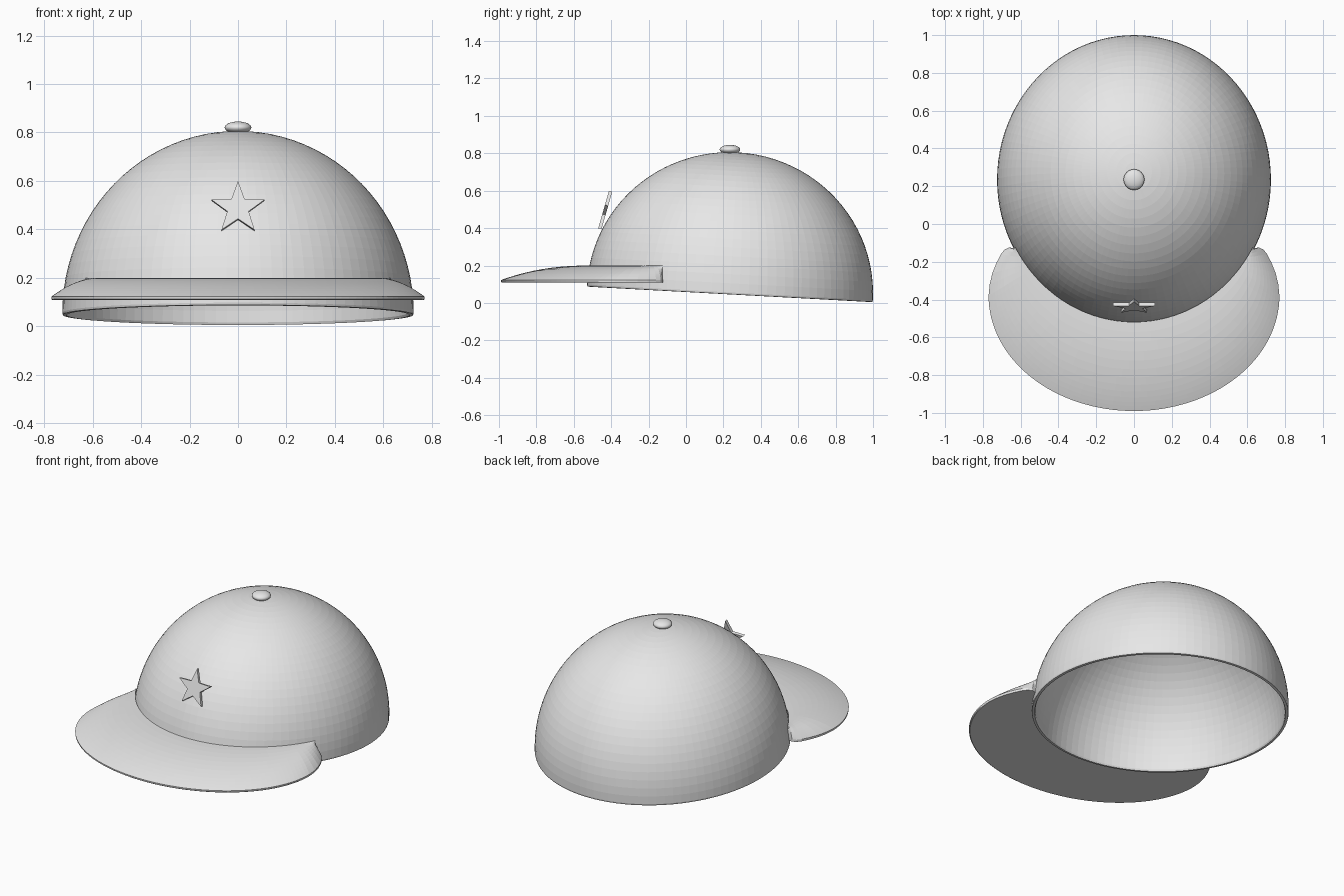
import bpy, bmesh, math
from mathutils import Matrix, Vector

if "Cube" in bpy.data.objects:
    bpy.data.objects.remove(bpy.data.objects["Cube"])

grey = bpy.data.materials.new("light_grey")
grey.diffuse_color = (0.8, 0.8, 0.8, 1)
grey.use_nodes = True
grey.node_tree.nodes["Principled BSDF"].inputs["Base Color"].default_value = grey.diffuse_color
CY, RX, RY, RZ = 0.235, 0.725, 0.765, 0.75   # crown centre and radii


def make(name, bm, smooth=False):
    bmesh.ops.recalc_face_normals(bm, faces=bm.faces)
    mesh = bpy.data.meshes.new(name)
    bm.to_mesh(mesh)
    bm.free()
    mesh.materials.append(grey)
    for p in mesh.polygons:
        p.use_smooth = smooth
    ob = bpy.data.objects.new(name, mesh)
    bpy.context.collection.objects.link(ob)
    return ob


def bridge(bm, a, b):
    """Quads between two equal open rows of vertices."""
    for i in range(len(a) - 1):
        bm.faces.new((a[i], a[i + 1], b[i + 1], b[i]))


# Crown: a thin hollow half ellipsoid, tilted down at the back
SEG, RINGS, WALL = 96, 24, 0.022
profile = [(math.sin(k / RINGS * math.pi / 2), math.cos(k / RINGS * math.pi / 2), 0)
           for k in range(1, RINGS + 1)]
profile += [(0.997, -0.012, 0), (0.985, -0.014, WALL * 0.3)]
profile += [(r, h, WALL) for r, h, _ in reversed(profile[:RINGS])]
bm = bmesh.new()
rows = []
for r, h, w in profile:
    row = []
    for i in range(SEG):
        a = 2 * math.pi * i / SEG
        row.append(bm.verts.new(((RX - w) * r * math.cos(a),
                                 (RY - w) * r * math.sin(a), (RZ - w) * h)))
    rows.append(row + row[:1])
for a, b in zip(rows, rows[1:]):
    bridge(bm, a, b)
for row, z in ((rows[0], RZ), (rows[-1], RZ - WALL)):
    tip = bm.verts.new((0, 0, z))
    for i in range(SEG):
        bm.faces.new((row[i], row[i + 1], tip))
bm.transform(Matrix.Translation((0, CY, 0.056)) @ Matrix.Rotation(math.radians(-3.1), 4, 'X'))
make("crown", bm)

# Button on the very top
bm = bmesh.new()
bmesh.ops.create_uvsphere(bm, u_segments=32, v_segments=16, radius=1,
                          matrix=Matrix.Translation((0, CY, 0.82)) @
                          Matrix.Diagonal((0.055, 0.055, 0.025, 1)))
make("top_button", bm, True)

# Visor outline: half ellipse at the front, rounded corners at both rear ends
corner = [(0.638, -0.128), (0.66, -0.124), (0.685, -0.135), (0.705, -0.16),
          (0.728, -0.205), (0.75, -0.26), (0.764, -0.32)]
N = 64
outer = corner + [(0.77 * math.cos(math.pi * i / N), -0.38 - 0.61 * math.sin(math.pi * i / N))
                  for i in range(N + 1)]
outer += [(-x, y) for x, y in reversed(corner)]
# Matching inner edge just inside the crown wall
a0, a1 = math.asin(0.365 / RY), math.pi / 2
M = len(outer)
inner = []
for i in range(M):
    a = a0 + (math.pi - 2 * a0) * i / (M - 1)
    inner.append((0.985 * RX * math.cos(a), CY - 0.985 * RY * math.sin(a)))

# Visor: domed upper side falling to a thin rim, flat underside
bm = bmesh.new()
STEPS = 14
sections = [(math.sin(k / STEPS * math.pi / 2), 0.122 + 0.078 *
             (1 - math.sin(k / STEPS * math.pi / 2) ** 2.2)) for k in range(STEPS + 1)]
sections += [(0.997, 0.112), (0.985, 0.108), (0.5, 0.108), (0, 0.108)]
rows = [[bm.verts.new((p[0] + (q[0] - p[0]) * s, p[1] + (q[1] - p[1]) * s, z))
         for p, q in zip(inner, outer)] for s, z in sections]
for a, b in zip(rows, rows[1:] + rows[:1]):
    bridge(bm, a, b)
for end in (0, -1):
    bm.faces.new([row[end] for row in rows])
make("visor", bm)

# Star badge: a flat five-pointed plate leaning back with the crown
bm = bmesh.new()
R, T = 0.116, 0.009
sides = []
for y in (-T, T):
    ring = []
    for i in range(10):
        a = math.pi / 2 + math.pi * i / 5
        r = R if i % 2 == 0 else R * 0.4
        ring.append(bm.verts.new((r * math.cos(a), y, r * math.sin(a))))
    bm.faces.new(ring)
    sides.append(ring + ring[:1])
bridge(bm, *sides)
bm.transform(Matrix.Translation((0, -0.435, 0.486)) @ Matrix.Rotation(math.radians(-16), 4, 'X'))
make("star_badge", bm)
